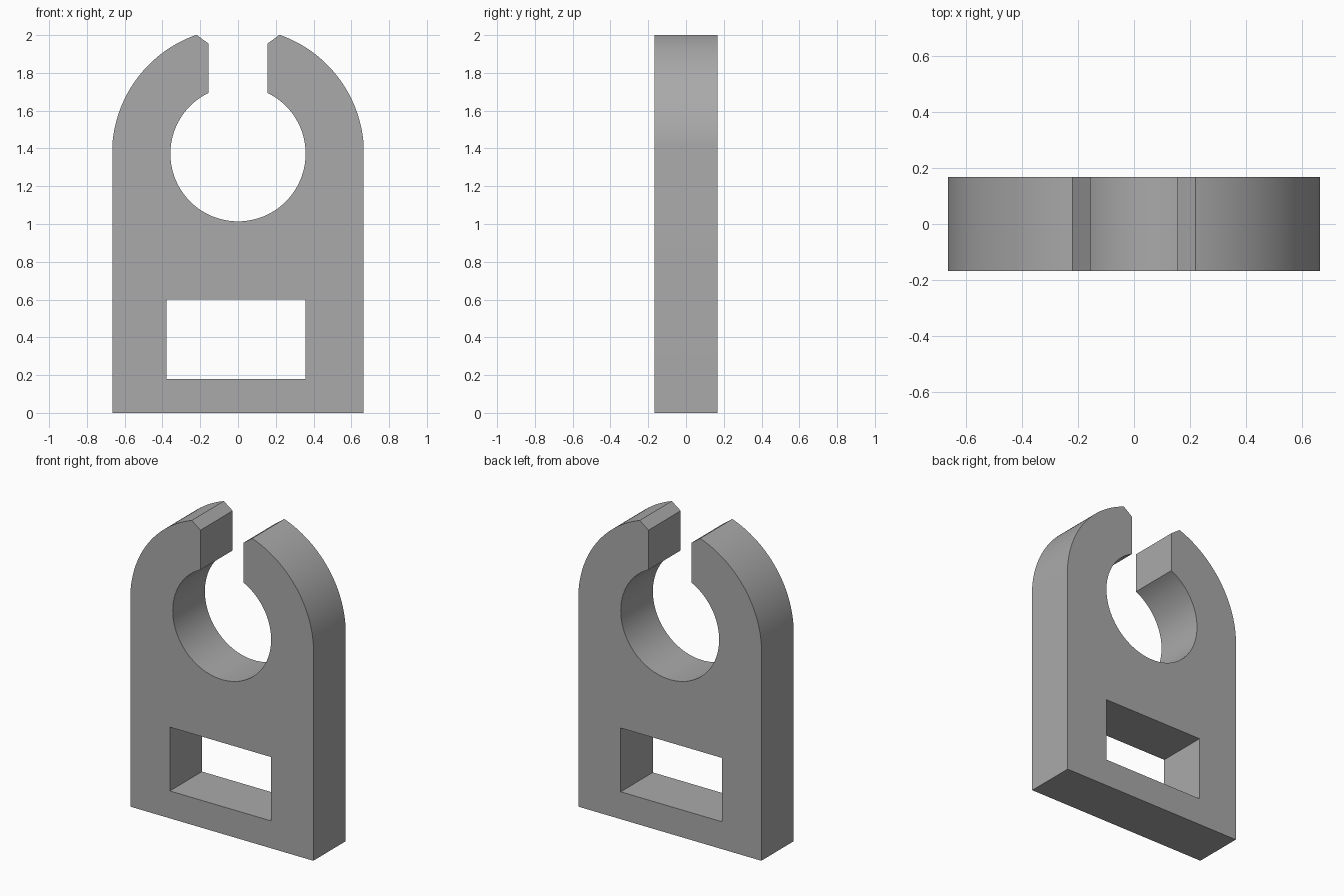
import bpy, bmesh
from math import sin, cos, asin, acos, pi, radians

default = bpy.data.objects.get("Cube")
if default:
    bpy.data.objects.remove(default, do_unlink=True)

HALF_W, HALF_D = 0.665, 0.167      # plate half width and half thickness
CZ = 1.372                         # shared centre height of dome and bore
R_DOME, R_BORE = 0.667, 0.358
SLOT, TIP = 0.156, 0.22            # half widths of the slot and its chamfered mouth
CHAMFER_Z = 1.955


def arc(radius, start, end, steps):
    """Points on a circle around the bore axis, from angle start to end."""
    angles = [start + (end - start) * i / steps for i in range(steps + 1)]
    return [(radius * cos(a), CZ + radius * sin(a)) for a in angles]


def add_loop(curve, points):
    spline = curve.splines.new('POLY')
    spline.points.add(len(points) - 1)
    for p, (x, z) in zip(spline.points, points):
        p.co = (x, z, 0, 1)
    spline.use_cyclic_u = True


# Right half of the clip outline, from the base up the dome and down into the bore
half = [(HALF_W, 0)]
half += arc(R_DOME, acos(HALF_W / R_DOME), acos(TIP / R_DOME), 32)
half += [(SLOT, CHAMFER_Z)]
half += arc(R_BORE, acos(SLOT / R_BORE), -pi / 2, 48)
outline = half + [(-x, z) for x, z in reversed(half[:-1])]

# Extruded profile with a rectangular window
profile = bpy.data.curves.new("clip_profile", 'CURVE')
profile.dimensions = '2D'
profile.fill_mode = 'BOTH'
profile.extrude = HALF_D
add_loop(profile, outline)
add_loop(profile, [(-0.379, 0.18), (0.358, 0.18), (0.358, 0.6), (-0.379, 0.6)])

clip = bpy.data.objects.new("clip_plate", profile)
bpy.context.collection.objects.link(clip)
clip.rotation_euler.x = pi / 2
bpy.ops.object.select_all(action='DESELECT')
clip.select_set(True)
bpy.context.view_layer.objects.active = clip
bpy.ops.object.convert(target='MESH')
bpy.ops.object.transform_apply(location=False, rotation=True, scale=False)

# Weld caps to walls
bm = bmesh.new()
bm.from_mesh(clip.data)
bmesh.ops.remove_doubles(bm, verts=bm.verts, dist=0.0001)
bmesh.ops.recalc_face_normals(bm, faces=bm.faces)
bm.to_mesh(clip.data)
bm.free()
bpy.ops.object.shade_smooth_by_angle(angle=radians(25))

# Plain grey
grey = bpy.data.materials.new("plain_grey")
grey.use_nodes = True
colour = (0.4, 0.4, 0.4, 1)
grey.diffuse_color = colour
grey.node_tree.nodes["Principled BSDF"].inputs["Base Color"].default_value = colour
clip.data.materials.clear()
clip.data.materials.append(grey)
